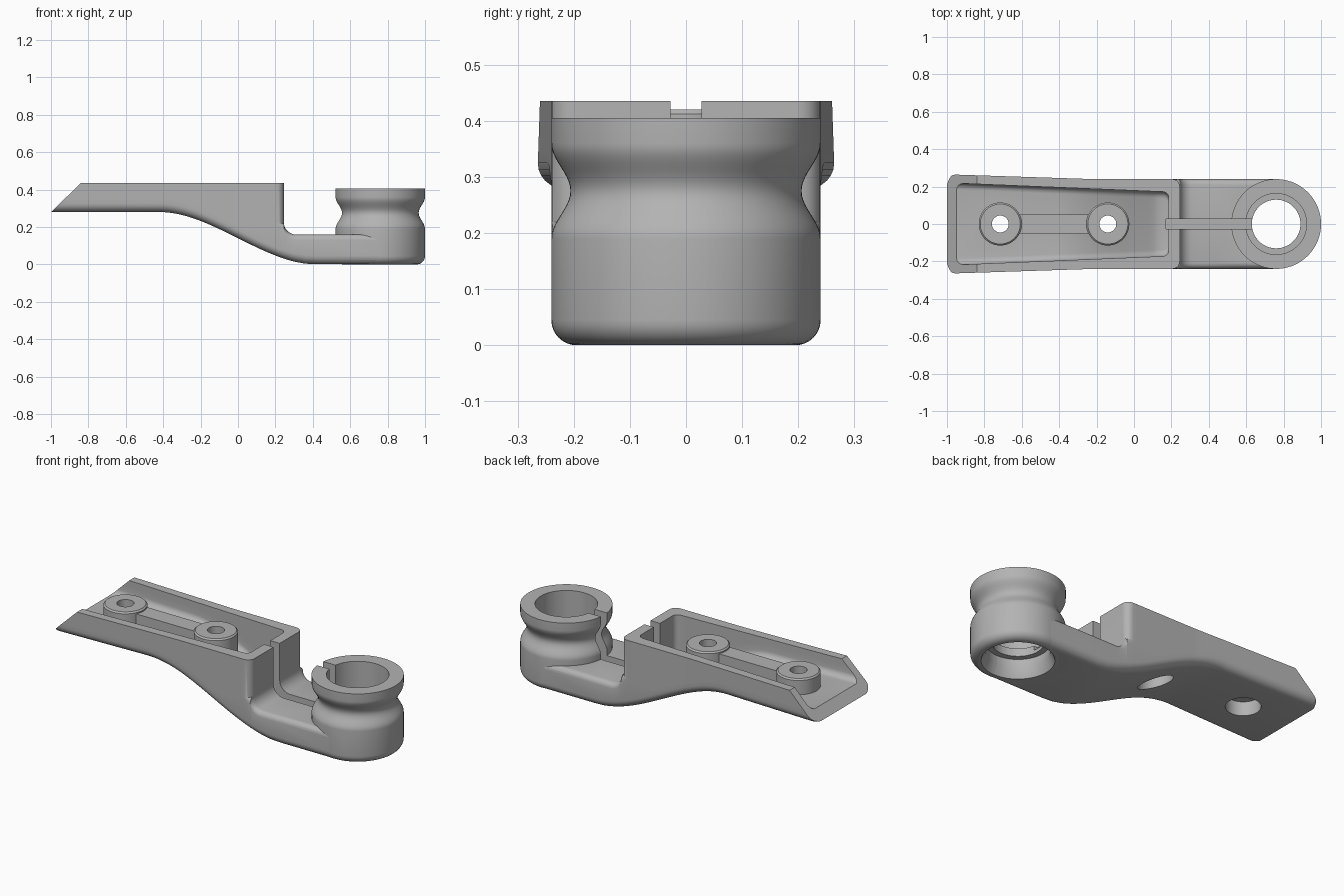
import bpy, bmesh
from math import sin, cos, pi, sqrt
from mathutils import Vector

cube = bpy.data.objects.get("Cube")
if cube:
    bpy.data.objects.remove(cube, do_unlink=True)

grey = bpy.data.materials.new("plain_grey")
grey.use_nodes = True
colour = (0.45, 0.45, 0.45, 1)
grey.diffuse_color = colour
grey.node_tree.nodes["Principled BSDF"].inputs["Base Color"].default_value = colour

BARREL_X = 0.76


def finish(bm, name):
    bmesh.ops.remove_doubles(bm, verts=bm.verts, dist=1e-5)
    bmesh.ops.recalc_face_normals(bm, faces=bm.faces)
    me = bpy.data.meshes.new(name)
    bm.to_mesh(me)
    bm.free()
    me.materials.append(grey)
    ob = bpy.data.objects.new(name, me)
    bpy.context.collection.objects.link(ob)
    return ob


def skin(rings):
    """Closed solid through rings of equal point count."""
    bm = bmesh.new()
    vs = [[bm.verts.new(p) for p in ring] for ring in rings]
    n = len(vs[0])
    for a, b in zip(vs, vs[1:]):
        for i in range(n):
            j = (i + 1) % n
            bm.faces.new((a[i], a[j], b[j], b[i]))
    bm.faces.new(vs[0])
    bm.faces.new(vs[-1])
    return bm


def section(x, bottom, top, hw, hu, shoulder, r):
    """Rounded-bottom cross-section with a rounded shoulder from hw to hu."""
    half = []
    for k in range(7):
        a = k * pi / 12
        half.append((hw - r + r * sin(a), bottom + r - r * cos(a)))
    for k in range(5):
        a = k * pi / 8
        half.append((hu + (hw - hu) * cos(a), shoulder - 0.03 + 0.03 * sin(a)))
    half.append((hu, top))
    return [(x, y, z) for y, z in half] + [(x, -y, z) for y, z in reversed(half)]


def lathe(name, profile, x, segs=72):
    """Solid of revolution about a vertical axis, profile from low to high."""
    rings = [[(x + r * cos(2 * pi * i / segs), r * sin(2 * pi * i / segs), z)
              for i in range(segs)] for r, z in profile]
    return finish(skin(rings), name)


def box(name, lo, hi):
    bm = bmesh.new()
    bmesh.ops.create_cube(bm, size=1)
    lo, hi = Vector(lo), Vector(hi)
    for v in bm.verts:
        v.co = (lo + hi) / 2 + v.co * (hi - lo)
    return finish(bm, name)


def combine(target, other, operation):
    mod = target.modifiers.new("cut", "BOOLEAN")
    mod.operation, mod.solver, mod.object = operation, "EXACT", other
    bpy.context.view_layer.objects.active = target
    bpy.ops.object.modifier_apply(modifier=mod.name)
    bpy.data.objects.remove(other, do_unlink=True)


def corner(d, r):
    """Inset of a rounded plan corner, d past its start."""
    d = min(max(d / r, 0), 1)
    return r * (1 - sqrt(1 - d * d))


def underside(x):
    t = min(max((x + 0.42) / 0.84, 0), 1)
    return max(0.28 * (1 - t * t * (3 - 2 * t)), 0.001)


def half_width(x):
    taper = 0.2395 + 0.026 * max(0, (-0.2 - x) / 0.8)
    return taper - corner(-0.965 - max(x, -0.995), 0.035)


# Body: raised tray block, then a drop to the low arm
WALL, R = 0.245, 0.04
xs = [-1.02] + [-1 + 0.007 * i for i in range(6)] + [-0.9, -0.6]
xs += [-0.42 + 0.025 * i for i in range(25)]
xs += [WALL - R + R * sin(i * pi / 16) for i in range(9)]
rings = []
for x in xs:
    b, hw = underside(x), half_width(x)
    rings.append(section(x, b, 0.435, hw, hw - corner(x - WALL + R, R),
                         max(0.22, b + 0.1), 0.045))
arm = [(WALL + 0.065 * (1 - cos(i * pi / 16)), 0.225 - 0.065 * sin(i * pi / 16))
       for i in range(9)] + [(0.36, 0.16), (0.42, 0.16), (BARREL_X, 0.16)]
for x, top in arm:
    hw = half_width(x)
    rings.append(section(x, underside(x), top, hw, hw - 0.03, top, 0.045))
bm = skin(rings)
# Slanted open end
cut = bmesh.ops.bisect_plane(bm, geom=bm.verts[:] + bm.edges[:] + bm.faces[:],
                             plane_co=(-1, 0, 0.28), plane_no=(-0.155, 0, 0.16),
                             clear_outer=True)
rim = [e for e in cut["geom_cut"] if isinstance(e, bmesh.types.BMEdge)]
bmesh.ops.holes_fill(bm, edges=rim)
body = finish(bm, "bracket_body")

# Grooved barrel at the end of the arm
profile = [(0.195 + 0.045 * sin(i * pi / 16), 0.045 - 0.045 * cos(i * pi / 16))
           for i in range(9)]
profile += [(0.24 - 0.017 * (1 - cos(2 * pi * i / 20)), 0.19 + 0.0085 * i)
            for i in range(21)]
profile += [(0.24, 0.405)]
combine(body, lathe("barrel", profile, BARREL_X), "UNION")

# Tray hollow, leaving two screw bosses and a linking bar standing
END, r = 0.185, 0.03
xs = [-1.1, -0.6] + [-0.42 + 0.025 * i for i in range(23)]
xs += [END - r + r * sin(i * pi / 12) for i in range(7)]
rings = []
for x in xs:
    floor = max(underside(x) + 0.05, 0.13)
    hw = 0.173 + 0.045 * (0.14 - x) / 1.09 - corner(x - END + r, r)
    rings.append(section(x, floor, 0.6, hw, hw, floor + 0.1, 0.035))
hollow = finish(skin(rings), "tray_hollow")
bosses = (-0.715, -0.14)
combine(hollow, box("link_bar", (bosses[0], -0.05, 0.02), (bosses[1], 0.05, 0.405)),
        "DIFFERENCE")
for x in bosses:
    combine(hollow, lathe("boss", [(0.115, 0.01), (0.115, 0.412), (0.107, 0.42)], x),
            "DIFFERENCE")
combine(body, hollow, "DIFFERENCE")

# Screw holes, wide from below
for x in bosses:
    combine(body, lathe("screw_hole", [(0.09, -0.1), (0.09, 0.36), (0.045, 0.36),
                                       (0.045, 0.6)], x, 48), "DIFFERENCE")

# Wire slot through the wall, arm and barrel
combine(body, box("wire_slot", (0.17, -0.028, 0.12), (0.66, 0.028, 0.6)), "DIFFERENCE")

# Stepped bore
combine(body, lathe("bore", [(0.19, -0.01), (0.162, 0.05), (0.162, 0.1), (0.13, 0.1),
                             (0.13, 0.145), (0.163, 0.145), (0.163, 0.6)], BARREL_X),
        "DIFFERENCE")

bpy.ops.object.select_all(action="DESELECT")
body.select_set(True)
bpy.context.view_layer.objects.active = body
bpy.ops.object.shade_smooth_by_angle(angle=0.5)
